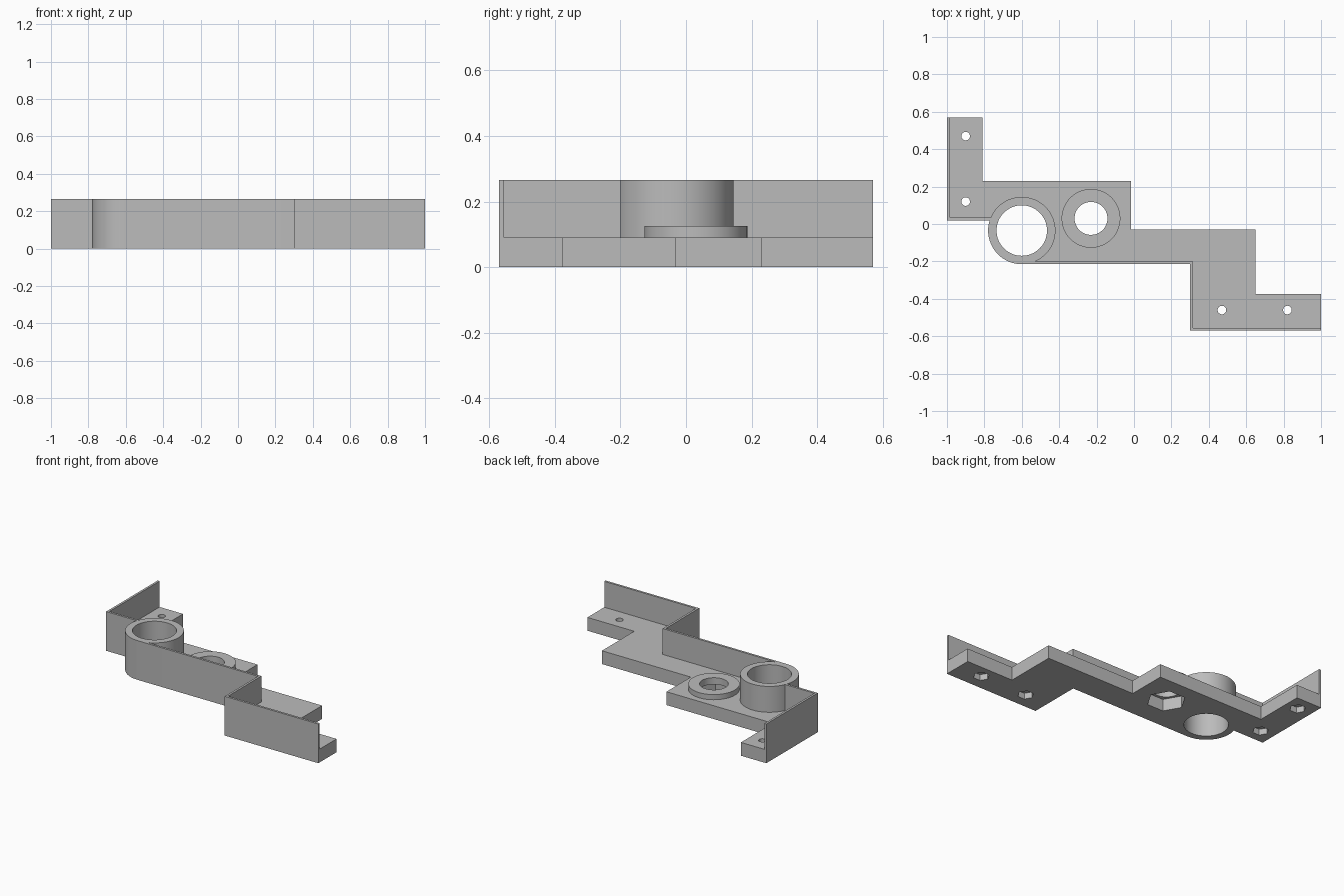
import bpy, bmesh, math

cube = bpy.data.objects.get("Cube")
if cube:
    bpy.data.objects.remove(cube, do_unlink=True)

PLATE, BOSS, TOP = 0.09, 0.125, 0.265
TUBE_AT, BOSS_AT = (-0.6, -0.035), (-0.23, 0.03)
SCREWS = [(-0.9, 0.47), (-0.9, 0.12), (0.47, -0.46), (0.82, -0.46)]

grey = bpy.data.materials.new("plain_grey")
grey.use_nodes = True
grey.diffuse_color = (0.5, 0.5, 0.5, 1)
grey.node_tree.nodes["Principled BSDF"].inputs["Base Color"].default_value = (0.5, 0.5, 0.5, 1)


def prism(name, points, z0, z1):
    """Upright solid from a flat outline."""
    bm = bmesh.new()
    face = bm.faces.new([bm.verts.new((x, y, z0)) for x, y in points])
    moved = bmesh.ops.extrude_face_region(bm, geom=[face])["geom"]
    bmesh.ops.translate(bm, vec=(0, 0, z1 - z0),
                        verts=[v for v in moved if isinstance(v, bmesh.types.BMVert)])
    bmesh.ops.recalc_face_normals(bm, faces=bm.faces)
    mesh = bpy.data.meshes.new(name)
    bm.to_mesh(mesh)
    bm.free()
    mesh.materials.append(grey)
    ob = bpy.data.objects.new(name, mesh)
    bpy.context.collection.objects.link(ob)
    return ob


def post(name, centre, radius, z0, z1, sides=64):
    """Round or six-sided upright solid."""
    step = math.tau / sides
    ring = [(centre[0] + radius * math.cos(i * step),
             centre[1] + radius * math.sin(i * step)) for i in range(sides)]
    return prism(name, ring, z0, z1)


def combine(body, tool, operation):
    """Apply one boolean and discard the tool."""
    mod = body.modifiers.new(tool.name, 'BOOLEAN')
    mod.operation, mod.solver, mod.object = operation, 'EXACT', tool
    bpy.context.view_layer.objects.active = body
    bpy.ops.object.modifier_apply(modifier=mod.name)
    bpy.data.objects.remove(tool, do_unlink=True)


# Stepped base plate
body = prism("bracket", [
    (-1, 0.57), (-1, 0.02), (-0.6, 0.02), (-0.6, -0.215), (0.3, -0.215),
    (0.3, -0.57), (1, -0.57), (1, -0.375), (0.65, -0.375), (0.65, -0.03),
    (-0.015, -0.03), (-0.015, 0.23), (-0.81, 0.23), (-0.81, 0.57)], 0, PLATE)

# Thin walls, tall tube and low boss
solids = [
    prism("side_wall", [(-1, 0.57), (-1, 0.02), (-0.75, 0.02), (-0.75, 0.035),
                        (-0.985, 0.035), (-0.985, 0.57)], 0, TOP),
    prism("front_wall", [(-0.6, -0.215), (0.3, -0.215), (0.3, -0.57), (1, -0.57),
                         (1, -0.555), (0.315, -0.555), (0.315, -0.2), (-0.6, -0.2)], 0, TOP),
    post("tube", TUBE_AT, 0.18, 0, TOP),
    post("boss", BOSS_AT, 0.157, PLATE / 2, BOSS),
]
for part in solids:
    combine(body, part, 'UNION')

# Through holes and hexagonal nut pockets underneath
cutters = [
    post("tube_bore", TUBE_AT, 0.135, -0.1, 0.4),
    post("boss_hole", BOSS_AT, 0.088, -0.1, 0.4),
    post("boss_pocket", BOSS_AT, 0.12, -0.1, 0.08, 6),
]
for spot in SCREWS:
    cutters.append(post("screw_hole", spot, 0.023, -0.1, 0.2, 32))
    cutters.append(post("nut_pocket", spot, 0.05, -0.1, 0.04, 6))
for tool in cutters:
    combine(body, tool, 'DIFFERENCE')

# Smooth round surfaces, sharp edges elsewhere
bpy.ops.object.select_all(action='DESELECT')
body.select_set(True)
bpy.context.view_layer.objects.active = body
bpy.ops.object.shade_smooth_by_angle(angle=math.radians(30))
